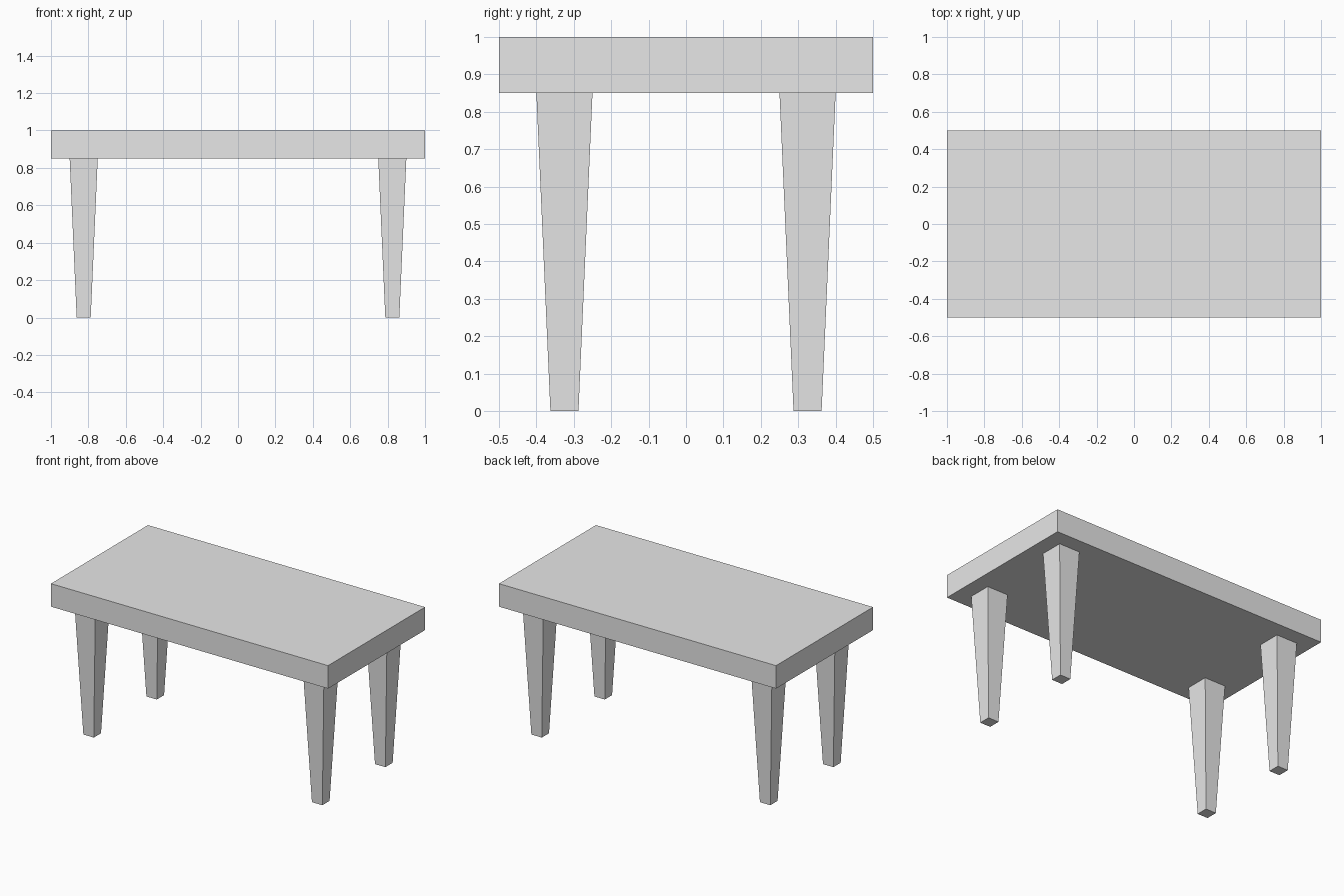
import bpy
import bmesh
from mathutils import Matrix

default_cube = bpy.data.objects.get("Cube")
if default_cube:
    bpy.data.objects.remove(default_cube, do_unlink=True)

# Single light grey finish
GREY = (0.8, 0.8, 0.8, 1)
grey = bpy.data.materials.new("light_grey")
grey.use_nodes = True
grey.diffuse_color = GREY
next(n for n in grey.node_tree.nodes
     if n.type == 'BSDF_PRINCIPLED').inputs["Base Color"].default_value = GREY

TOP_Z = 1.0
LEG_Z = 0.85


def block(name, centre, size, taper=1.0):
    """Box whose lower face is scaled by taper."""
    bm = bmesh.new()
    bmesh.ops.create_cube(bm, size=1, matrix=Matrix.Diagonal((*size, 1)))
    for v in bm.verts:
        if v.co.z < 0:
            v.co.x *= taper
            v.co.y *= taper
    mesh = bpy.data.meshes.new(name)
    bm.to_mesh(mesh)
    bm.free()
    mesh.materials.append(grey)
    obj = bpy.data.objects.new(name, mesh)
    obj.location = centre
    bpy.context.collection.objects.link(obj)
    return obj


# Thick rectangular slab
block("table_top", (0, 0, (TOP_Z + LEG_Z) / 2), (2, 1, TOP_Z - LEG_Z))

# Four square legs, tapering to half width at the floor
for side, sx in (("left", 1), ("right", -1)):
    for end, sy in (("front", -1), ("back", 1)):
        block(f"{end}_{side}_leg", (sx * 0.825, sy * 0.325, LEG_Z / 2),
              (0.15, 0.15, LEG_Z), taper=0.5)
